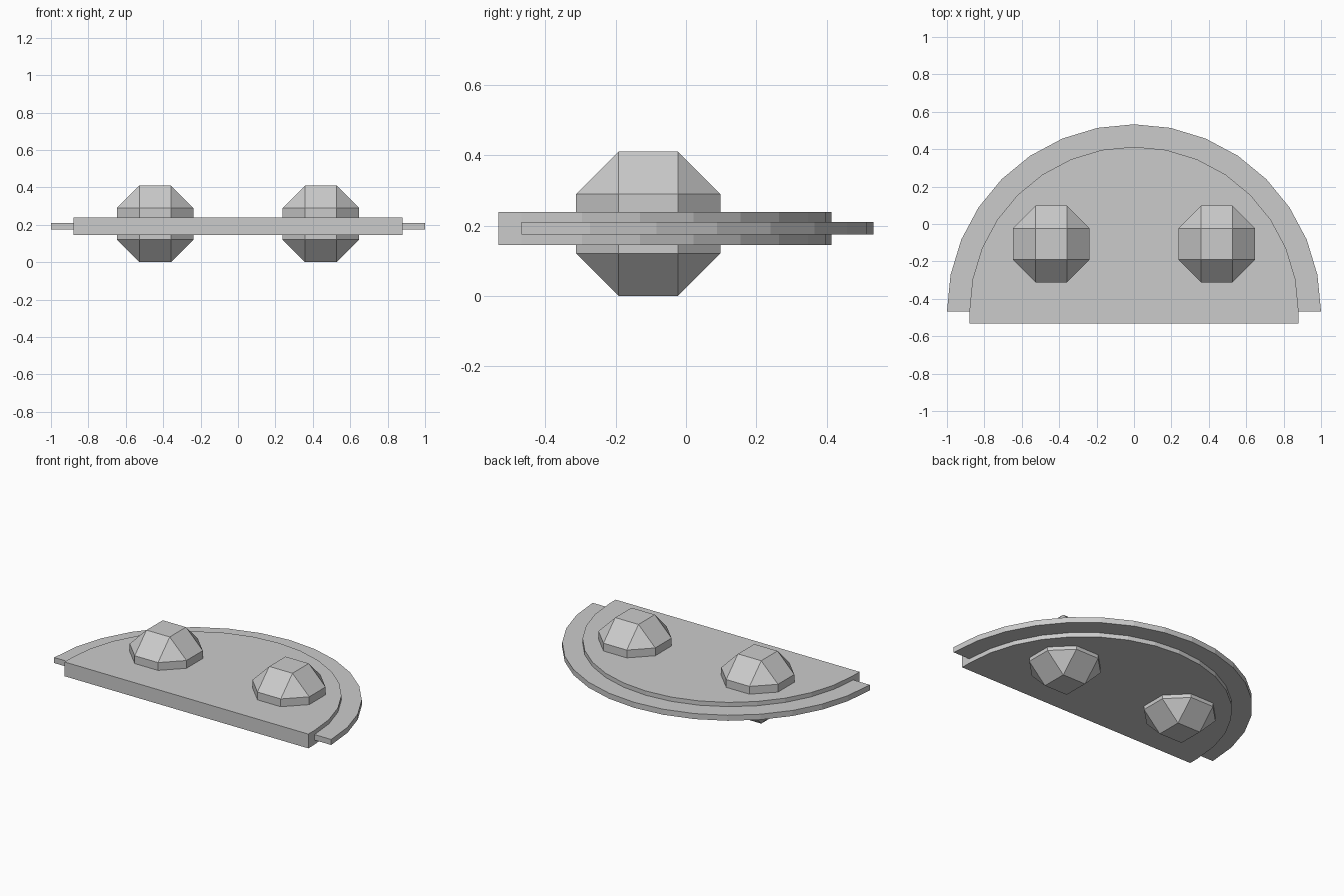
import bpy, bmesh, math

if "Cube" in bpy.data.objects:
    bpy.data.objects.remove(bpy.data.objects["Cube"])

CY = -0.467  # centre of the half-round arcs


def make_object(name, bm):
    bmesh.ops.recalc_face_normals(bm, faces=bm.faces[:])
    mesh = bpy.data.meshes.new(name)
    bm.to_mesh(mesh)
    bm.free()
    obj = bpy.data.objects.new(name, mesh)
    bpy.context.collection.objects.link(obj)
    return obj


def arc(radius, steps=16):
    return [(radius * math.cos(math.pi * i / steps),
             CY + radius * math.sin(math.pi * i / steps)) for i in range(steps + 1)]


def slab(name, outline, z0, z1):
    """Extrude a flat outline from z0 up to z1."""
    bm = bmesh.new()
    face = bm.faces.new([bm.verts.new((x, y, z0)) for x, y in outline])
    ext = bmesh.ops.extrude_face_region(bm, geom=[face])
    top = [v for v in ext["geom"] if isinstance(v, bmesh.types.BMVert)]
    bmesh.ops.translate(bm, verts=top, vec=(0, 0, z1 - z0))
    return make_object(name, bm)


def knob(name, x, y, z, half, chamfer):
    """Cube chamfered into a faceted ball."""
    bm = bmesh.new()
    bmesh.ops.create_cube(bm, size=2 * half)
    bmesh.ops.bevel(bm, geom=bm.edges[:], offset=chamfer, offset_type='OFFSET',
                    segments=1, profile=0.5, affect='EDGES')
    obj = make_object(name, bm)
    obj.location = (x, y, z)
    return obj


# Thick half-round plate with a short straight foot
slab("half_round_plate", arc(0.88) + [(-0.88, -0.532), (0.88, -0.532)], 0.145, 0.238)

# Thin rim around the curved edge
slab("thin_rim", arc(1.0) + arc(0.88)[::-1], 0.174, 0.21)

# Pair of faceted knobs passing through the plate
for side, label in ((-1, "left"), (1, "right")):
    knob(label + "_knob", side * 0.443, -0.107, 0.205, 0.205, 0.121)
